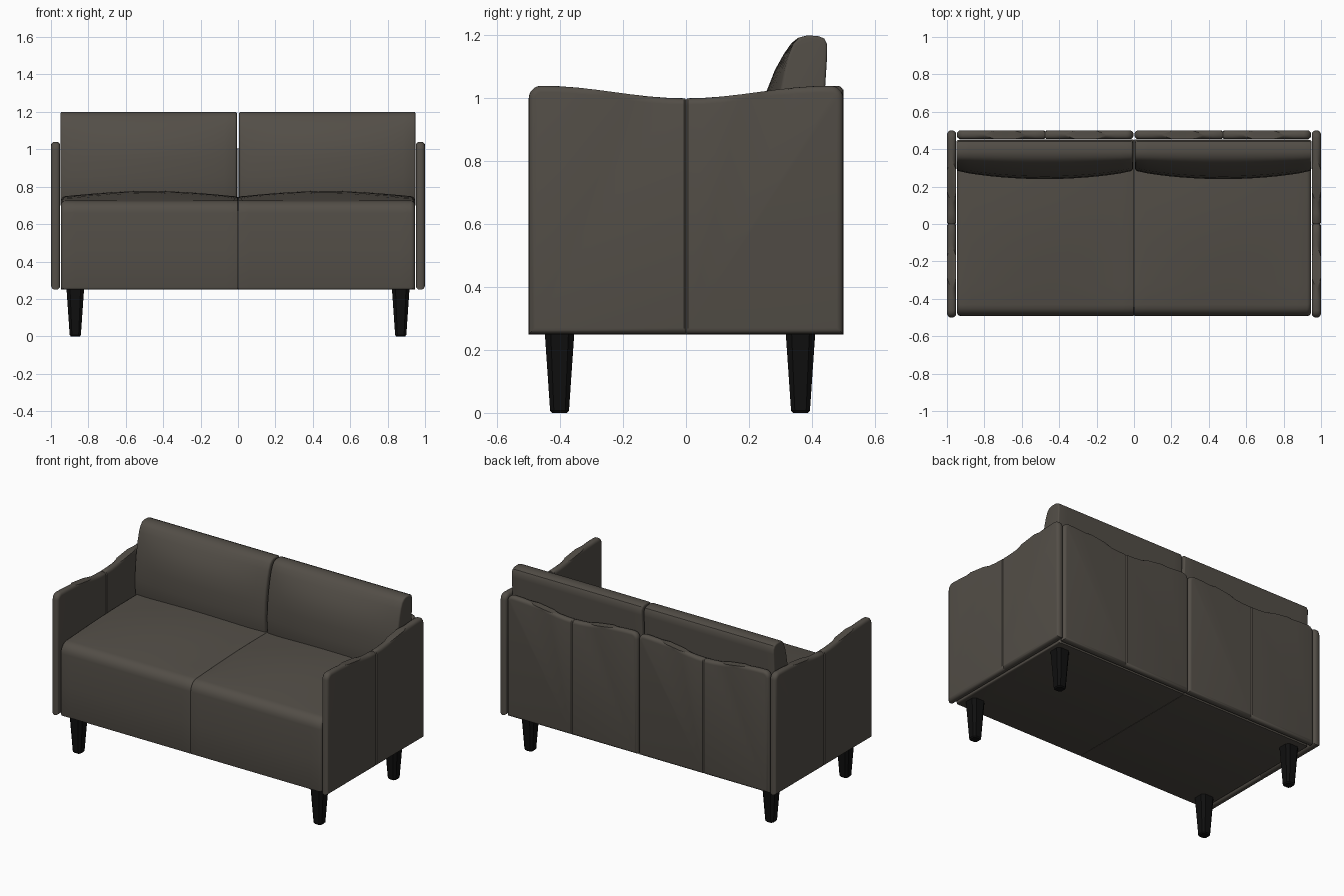
import bpy, bmesh, math

if "Cube" in bpy.data.objects:
    bpy.data.objects.remove(bpy.data.objects["Cube"])


def material(name, rgb):
    m = bpy.data.materials.new(name)
    m.diffuse_color = (*rgb, 1)
    m.use_nodes = True
    m.node_tree.nodes["Principled BSDF"].inputs["Base Color"].default_value = m.diffuse_color
    return m


LEATHER = material("brown grey leather", (0.086, 0.076, 0.063))
BLACK = material("black wood", (0.005, 0.005, 0.005))


def finish(bm, name, mat, angle=40):
    bmesh.ops.recalc_face_normals(bm, faces=bm.faces)
    me = bpy.data.meshes.new(name)
    bm.to_mesh(me)
    bm.free()
    ob = bpy.data.objects.new(name, me)
    me.materials.append(mat)
    bpy.context.collection.objects.link(ob)
    bpy.ops.object.select_all(action='DESELECT')
    ob.select_set(True)
    bpy.context.view_layer.objects.active = ob
    bpy.ops.object.shade_smooth_by_angle(angle=math.radians(angle))
    return ob


def loft(name, rings, mat, angle=40):
    """Skin a list of closed rings and cap both ends."""
    bm = bmesh.new()
    vs = [[bm.verts.new(p) for p in ring] for ring in rings]
    n = len(vs[0])
    for a, b in zip(vs, vs[1:]):
        for i in range(n):
            bm.faces.new((a[i], a[(i + 1) % n], b[(i + 1) % n], b[i]))
    bm.faces.new(vs[0])
    bm.faces.new(vs[-1])
    return finish(bm, name, mat, angle)


def panel(name, half, thick, place):
    """Upright padded panel with a dipped top, rounded rim and middle seam."""
    r, top, base = 0.04, 1.04, 0.25
    side = [(half, base)]
    for i in range(6):
        a = math.pi / 2 * i / 5
        side.append((half - r + r * math.cos(a), top - r + r * math.sin(a)))
    for i in range(1, 8):
        u = (half - r) * (1 - i / 8)
        side.append((u, 1.0 + 0.02 * (1 - math.cos(math.pi * u / (half - r)))))
    pts = side + [(0, 1.0)] + [(-u, z) for u, z in reversed(side)]
    bm = bmesh.new()
    face = bm.faces.new([bm.verts.new((u, -thick / 2, z)) for u, z in pts])
    rim = list(face.edges)
    ext = bmesh.ops.extrude_face_region(bm, geom=[face], use_keep_orig=True)["geom"]
    for g in ext:
        if isinstance(g, bmesh.types.BMVert):
            g.co.y += thick
        elif isinstance(g, bmesh.types.BMEdge):
            rim.append(g)
    bmesh.ops.bevel(bm, geom=rim, offset=thick * 0.42, segments=4, profile=0.5,
                    affect='EDGES')
    # seam groove
    for u in (-0.006, 0, 0.006):
        bmesh.ops.bisect_plane(bm, geom=bm.verts[:] + bm.edges[:] + bm.faces[:],
                               plane_co=(u, 0, 0), plane_no=(1, 0, 0))
    for v in bm.verts:
        if abs(v.co.x) < 0.001:
            v.co.y *= 0.75
            if v.co.z > 0.9:
                v.co.z -= 0.004
    for v in bm.verts:
        v.co = place(*v.co)
    return finish(bm, name, LEATHER)


def stations(x0, x1, r0, r1, count=16):
    """(x, inset, s) along a cushion, with rounded ends of radius r0 and r1."""
    out = []
    for i in range(4):
        a = math.pi / 2 * i / 4
        out.append((x0 + r0 * (1 - math.cos(a)), r0 * (1 - math.sin(a))))
    for i in range(count + 1):
        out.append((x0 + r0 + (x1 - x0 - r0 - r1) * i / count, 0))
    for i in range(3, -1, -1):
        a = math.pi / 2 * i / 4
        out.append((x1 - r1 * (1 - math.cos(a)), r1 * (1 - math.sin(a))))
    return [(x, d, (x - x0) / (x1 - x0)) for x, d in out]


def seat_ring(x, d, s):
    puff = 0.03 * math.sin(math.pi * s)
    f, b, low = -0.492 + d, 0.452 - d, 0.25 + d * 0.3
    ring = [(b, low), (f + 0.012, low), (f + 0.003, low + 0.004), (f, low + 0.015),
            (f, 0.45), (f, 0.66)]
    h = 0.725 - d
    for i in range(1, 6):
        a = math.pi / 2 * i / 5
        ring.append((f + 0.06 * (1 - math.cos(a)), h - 0.065 + 0.065 * math.sin(a)))
    for i in range(1, 9):
        t = i / 8
        y = f + 0.06 + (b - f - 0.06) * t
        rise = math.sin(math.pi / 2 * min(1, t * 1.4))
        ring.append((y, h + (0.022 + puff) * rise))
    return [(x, y, z) for y, z in ring]


def cushion_ring(x, d, s):
    bulge = 0.047 * max(0, math.sin(math.pi * s)) ** 0.7
    front = [(0.305, 0.70), (0.29, 0.76), (0.287, 0.85), (0.292, 0.94), (0.302, 1.02),
             (0.315, 1.09), (0.328, 1.14), (0.342, 1.175), (0.358, 1.192)]
    ring = [(x, y - bulge * min(1, (1.2 - z) / 0.16) + d, z - d * (z > 1.15))
            for y, z in front]
    for y, z in [(0.385, 1.2), (0.42, 1.198), (0.44, 1.19), (0.449, 1.172),
                 (0.449, 1.14), (0.442, 1.03), (0.442, 0.70)]:
        ring.append((x, y - d, z - d * (z > 1.15)))
    return ring


for sx, word in ((-1, "left"), (1, "right")):
    # arms
    panel(word + "_arm", 0.5, 0.048, lambda u, t, z: (sx * 0.975 + t, u, z))
    # back panels
    panel(word + "_back_panel", 0.472, 0.046, lambda u, t, z: (sx * 0.475 + u, 0.477 + t, z))
    # seat halves
    loft(word + "_seat", [[(sx * x, y, z) for x, y, z in seat_ring(*st)]
                          for st in stations(0, 0.947, 0.005, 0.022)], LEATHER)
    # back cushions
    loft(word + "_back_cushion", [[(sx * x, y, z) for x, y, z in cushion_ring(*st)]
                                  for st in stations(0.006, 0.948, 0.01, 0.008)], LEATHER)
    # tapered legs with chamfered corners
    for cy, end in ((-0.402, "front"), (0.364, "back")):
        rings = []
        for h, z in ((0.024, 0), (0.03, 0.007), (0.047, 0.255)):
            c = h * 0.6
            rings.append([(sx * 0.87 + a, cy + b, z) for a, b in
                          ((h, -c), (h, c), (c, h), (-c, h),
                           (-h, c), (-h, -c), (-c, -h), (c, -h))])
        loft(f"{word}_{end}_leg", rings, BLACK, 20)
